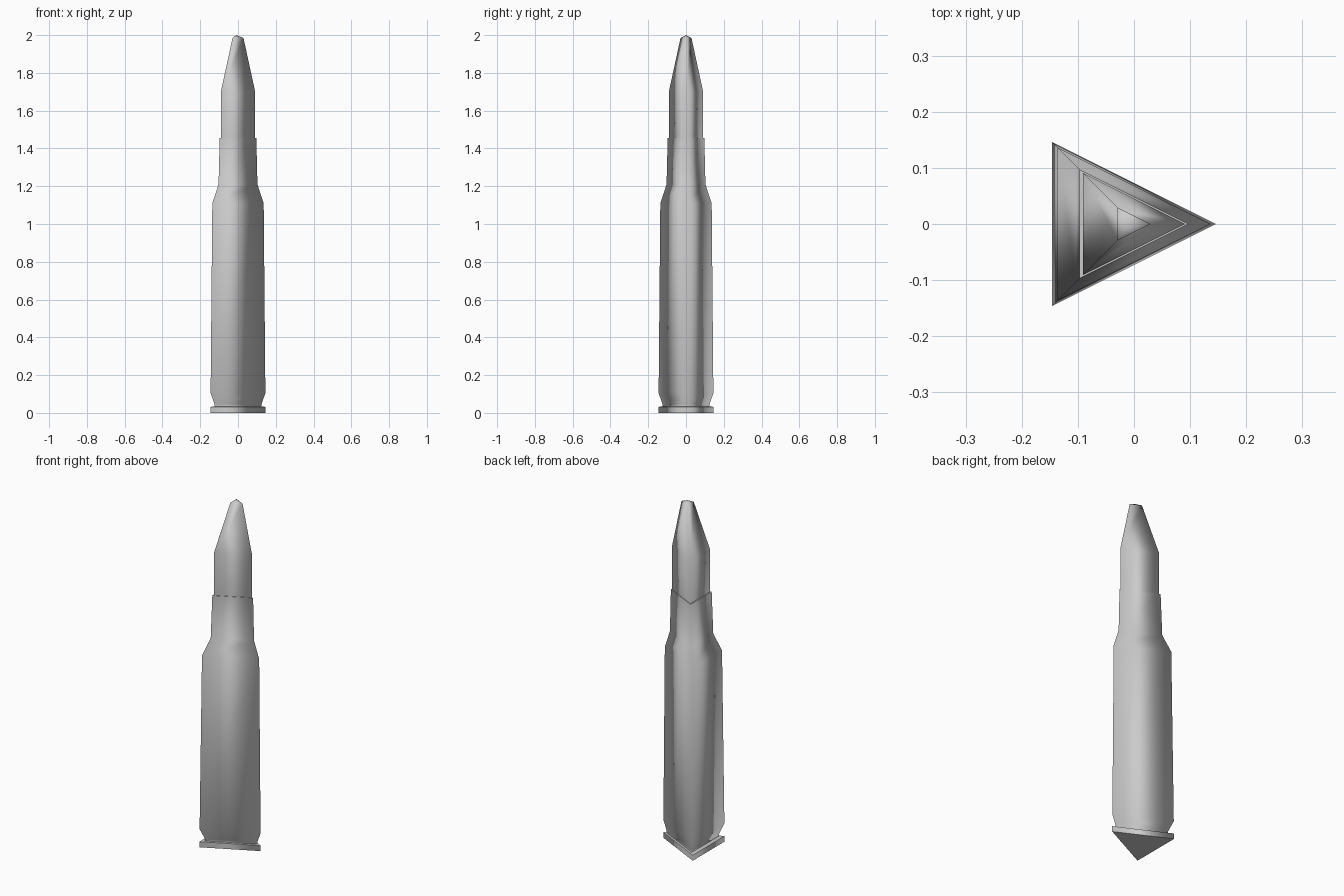
import bpy, bmesh, math

if "Cube" in bpy.data.objects:
    bpy.data.objects.remove(bpy.data.objects["Cube"])

# three-sided cross-section, filling a square of half-width 1
SECTION = [(1, 0), (-1, 1), (-1, -1)]


def triangular_lathe(name, profile, tip=None):
    """Stack scaled sections from (half_width, z) pairs, bottom to top."""
    bm = bmesh.new()
    rings = [[bm.verts.new((x * r, y * r, z)) for x, y in SECTION] for r, z in profile]
    for a, b in zip(rings, rings[1:]):
        for i in range(3):
            j = (i + 1) % 3
            bm.faces.new((a[i], a[j], b[j], b[i]))
    bm.faces.new(rings[0][::-1])
    if tip:
        apex = bm.verts.new(tip)
        for i in range(3):
            bm.faces.new((rings[-1][i], rings[-1][(i + 1) % 3], apex))
    else:
        bm.faces.new(rings[-1])
    bmesh.ops.recalc_face_normals(bm, faces=bm.faces)
    # smooth around the corners, sharp only on the level ledges
    for f in bm.faces:
        f.smooth = True
    for e in bm.edges:
        level = abs(e.verts[0].co.z - e.verts[1].co.z) < 1e-5
        if level and e.calc_face_angle(0) > math.radians(50):
            e.smooth = False
    mesh = bpy.data.meshes.new(name)
    bm.to_mesh(mesh)
    bm.free()
    obj = bpy.data.objects.new(name, mesh)
    bpy.context.collection.objects.link(obj)
    return obj


# casing: rim, extractor groove, tapered body, shoulder, neck
triangular_lathe("casing", [
    (0.146, 0.0), (0.146, 0.032), (0.124, 0.034), (0.124, 0.045),
    (0.145, 0.105), (0.136, 1.11), (0.103, 1.21), (0.097, 1.455),
])

# bullet: straight shank, tapering nose, blunt tip
triangular_lathe("bullet", [
    (0.091, 1.44), (0.091, 1.70), (0.029, 1.985),
], tip=(-0.01, 0, 2.0))
